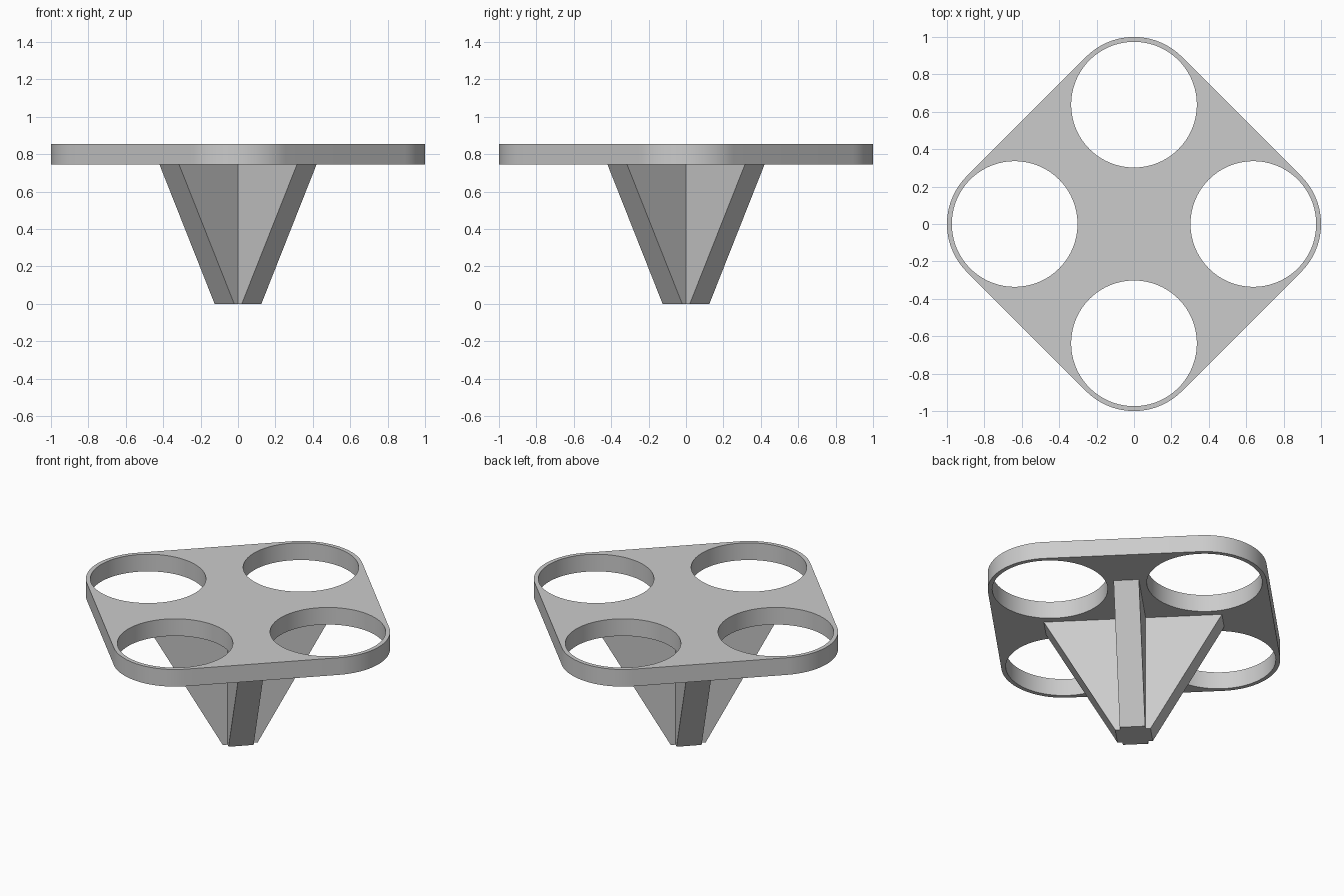
import bpy, bmesh
from math import sin, cos, pi

default = bpy.data.objects.get("Cube")
if default:
    bpy.data.objects.remove(default, do_unlink=True)

TRAY_BOTTOM, TRAY_TOP = 0.745, 0.855
HOLE_DIST, HOLE_R, CORNER_R = 0.638, 0.336, 0.362
FIN_HALF = 0.074                       # half thickness of a fin
FIN_BOTTOM, FIN_TOP = 0.103, 0.52      # fin reach at the foot and under the tray

grey = bpy.data.materials.new("light grey")
grey.use_nodes = True
colour = (0.6, 0.6, 0.6, 1)
grey.diffuse_color = colour
grey.node_tree.nodes["Principled BSDF"].inputs["Base Color"].default_value = colour


def arc(cx, cy, r, start, sweep, steps):
    return [(cx + r * cos(start + sweep * i / steps),
             cy + r * sin(start + sweep * i / steps)) for i in range(steps + 1)]


def add_loop(curve, points):
    spline = curve.splines.new("POLY")
    spline.points.add(len(points) - 1)
    for p, (x, y) in zip(spline.points, points):
        p.co = (x, y, 0, 1)
    spline.use_cyclic_u = True


def link(name, mesh):
    obj = bpy.data.objects.new(name, mesh)
    bpy.context.collection.objects.link(obj)
    mesh.materials.append(grey)
    return obj


# Tray: rounded square with a round hole in each corner
curve = bpy.data.curves.new("tray_outline", "CURVE")
curve.dimensions = "2D"
curve.fill_mode = "BOTH"
curve.extrude = (TRAY_TOP - TRAY_BOTTOM) / 2
outline = []
for k in range(4):
    a = k * pi / 2
    cx, cy = HOLE_DIST * cos(a), HOLE_DIST * sin(a)
    outline += arc(cx, cy, CORNER_R, a - pi / 4, pi / 2, 24)
    add_loop(curve, arc(cx, cy, HOLE_R, 0, 2 * pi, 96)[:-1])
add_loop(curve, outline)
outline_obj = bpy.data.objects.new("tray_outline", curve)
bpy.context.collection.objects.link(outline_obj)
bpy.context.view_layer.update()
mesh = bpy.data.meshes.new_from_object(
    outline_obj.evaluated_get(bpy.context.evaluated_depsgraph_get()))
bpy.data.objects.remove(outline_obj, do_unlink=True)

bm = bmesh.new()
bm.from_mesh(mesh)
bmesh.ops.remove_doubles(bm, verts=bm.verts, dist=1e-5)
bmesh.ops.recalc_face_normals(bm, faces=bm.faces)
bmesh.ops.translate(bm, verts=bm.verts, vec=(0, 0, (TRAY_TOP + TRAY_BOTTOM) / 2))
bm.to_mesh(mesh)
bm.free()
mesh.materials.clear()
tray = link("tray", mesh)
bpy.ops.object.select_all(action="DESELECT")
tray.select_set(True)
bpy.context.view_layer.objects.active = tray
bpy.ops.object.shade_smooth_by_angle()


# Stem: cross of two tapering fins set on the diagonals
def cross_ring(bm, reach, z):
    ring = []
    for k in range(4):
        a = pi / 4 + k * pi / 2
        for u, v in ((reach, -FIN_HALF), (reach, FIN_HALF), (FIN_HALF, FIN_HALF)):
            ring.append(bm.verts.new((u * cos(a) - v * sin(a),
                                      u * sin(a) + v * cos(a), z)))
    return ring


sink = 0.005                           # bury the stem slightly in the tray
slope = (FIN_TOP - FIN_BOTTOM) / TRAY_BOTTOM
bm = bmesh.new()
low = cross_ring(bm, FIN_BOTTOM, 0)
high = cross_ring(bm, FIN_TOP + slope * sink, TRAY_BOTTOM + sink)
bm.faces.new(low)
bm.faces.new(high)
for i in range(len(low)):
    j = (i + 1) % len(low)
    bm.faces.new((low[i], low[j], high[j], high[i]))
bmesh.ops.recalc_face_normals(bm, faces=bm.faces)
stem_mesh = bpy.data.meshes.new("cross_stem")
bm.to_mesh(stem_mesh)
bm.free()
link("cross_stem", stem_mesh)
